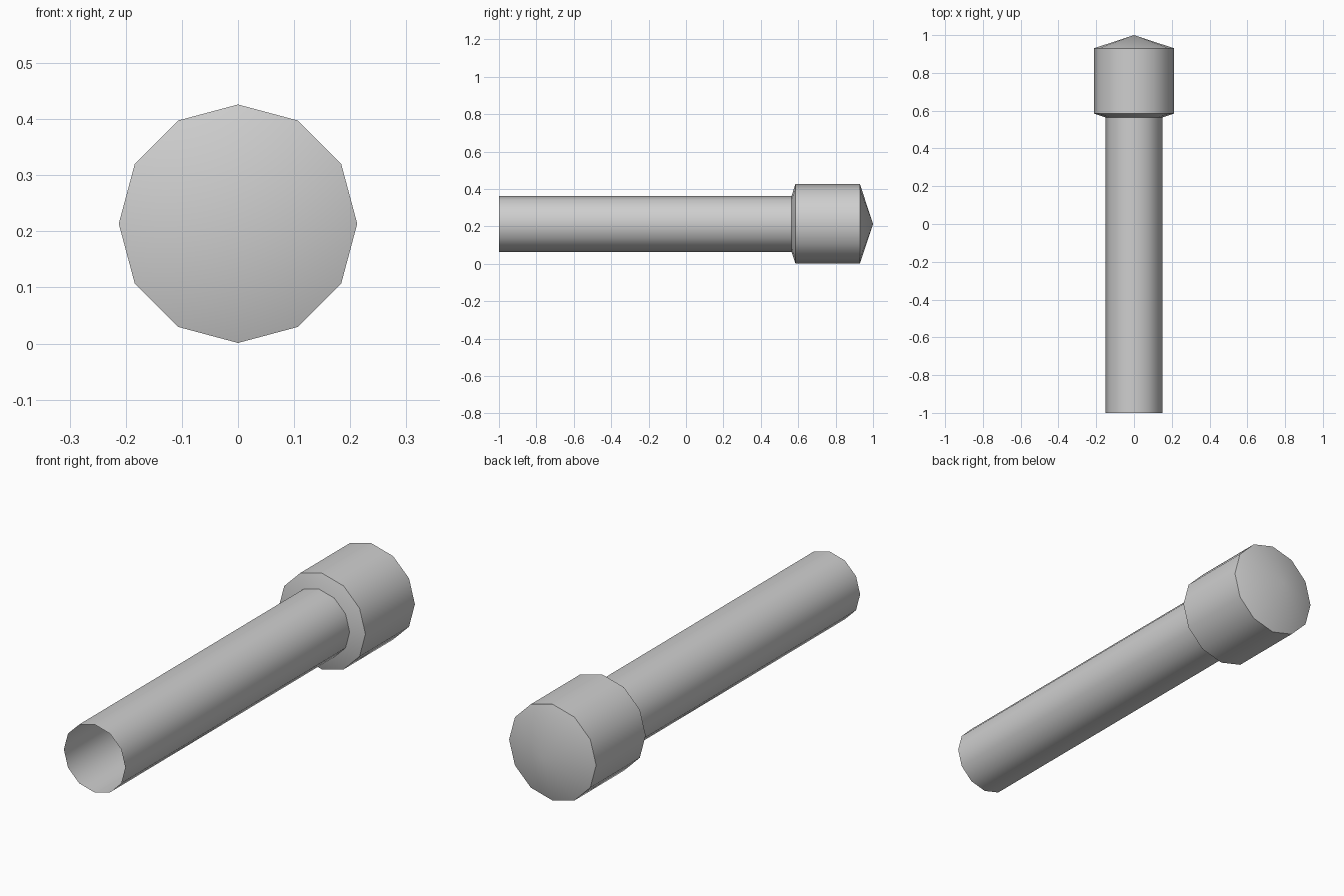
import bpy
import bmesh
from math import cos, sin, pi, radians

cube = bpy.data.objects.get("Cube")
if cube:
    bpy.data.objects.remove(cube, do_unlink=True)

SIDES = 12
HEAD_RADIUS = 0.2125
SHAFT_RADIUS = 0.15
AXIS_HEIGHT = 0.2135

# Single plain grey finish
grey = bpy.data.materials.new("plain_grey")
colour = (0.62, 0.62, 0.62, 1)
grey.use_nodes = True
grey.diffuse_color = colour
grey.node_tree.nodes["Principled BSDF"].inputs["Base Color"].default_value = colour


def turned_part(name, profile):
    """Revolve (y, radius) pairs around the y axis; zero radius makes a tip."""
    bm = bmesh.new()
    rings = []
    for y, radius in profile:
        count = SIDES if radius else 1
        rings.append([bm.verts.new((radius * cos(2 * pi * i / SIDES), y,
                                    AXIS_HEIGHT + radius * sin(2 * pi * i / SIDES)))
                      for i in range(count)])
    for a, b in zip(rings, rings[1:]):
        for i in range(SIDES):
            j = (i + 1) % SIDES
            corners = [a[i % len(a)], b[i % len(b)], b[j % len(b)], a[j % len(a)]]
            bm.faces.new(list(dict.fromkeys(corners)))
    # Face outward from the axis
    bm.normal_update()
    side = max(bm.faces, key=lambda f: f.calc_center_median().x)
    if side.normal.x < 0:
        bmesh.ops.reverse_faces(bm, faces=bm.faces[:])
    mesh = bpy.data.meshes.new(name)
    bm.to_mesh(mesh)
    bm.free()
    mesh.materials.append(grey)
    part = bpy.data.objects.new(name, mesh)
    bpy.context.collection.objects.link(part)
    bpy.ops.object.select_all(action="DESELECT")
    part.select_set(True)
    bpy.context.view_layer.objects.active = part
    bpy.ops.object.shade_smooth_by_angle(angle=radians(40))
    return part


# Hollow shaft, open at the front and seated in the head
turned_part("shaft", [(-1, SHAFT_RADIUS), (0.58, SHAFT_RADIUS)])

# Wide head with a shallow cone at each end
turned_part("head", [(0.515, 0), (0.585, HEAD_RADIUS),
                     (0.93, HEAD_RADIUS), (1, 0)])
